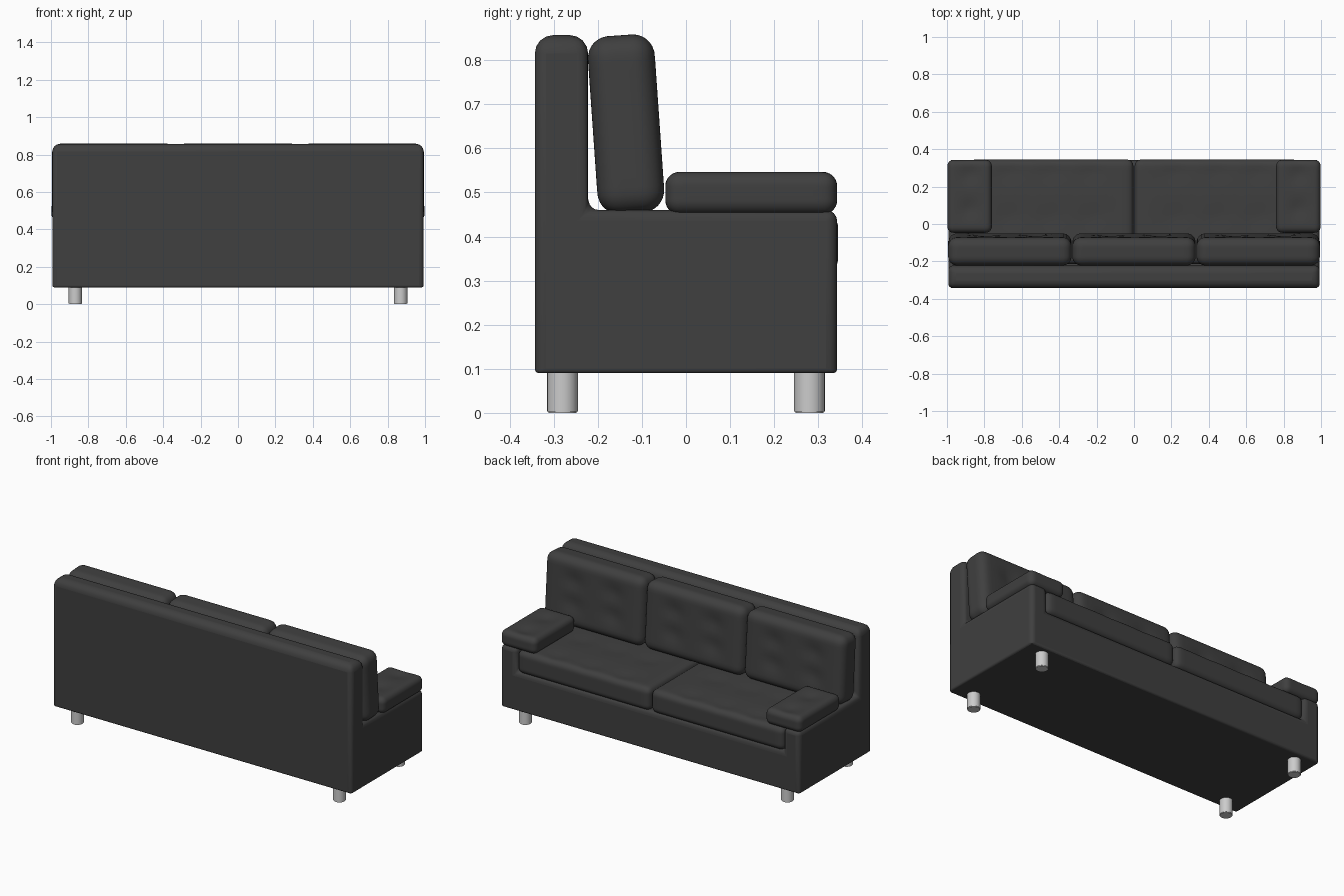
import bpy, bmesh, math
from mathutils import Vector, Matrix

if "Cube" in bpy.data.objects:
    bpy.data.objects.remove(bpy.data.objects["Cube"])

leather = bpy.data.materials.new("dark_leather")
leather.diffuse_color = (0.05, 0.05, 0.05, 1)
leather.use_nodes = True
leather.node_tree.nodes["Principled BSDF"].inputs["Base Color"].default_value = leather.diffuse_color


def finish(name, bm, mat=None):
    bmesh.ops.recalc_face_normals(bm, faces=bm.faces)
    me = bpy.data.meshes.new(name)
    bm.to_mesh(me)
    bm.free()
    ob = bpy.data.objects.new(name, me)
    bpy.context.collection.objects.link(ob)
    if mat:
        me.materials.append(mat)
    bpy.ops.object.select_all(action='DESELECT')
    ob.select_set(True)
    bpy.context.view_layer.objects.active = ob
    bpy.ops.object.shade_smooth_by_angle(angle=math.radians(40))
    return ob


def cushion(name, lo, hi, r, axis, dimples, tilt=0, depth=0.01):
    """Rounded box with soft tufting dimples on the positive side of one axis."""
    lo, hi = Vector(lo), Vector(hi)
    c, h = (lo + hi) / 2, (hi - lo) / 2
    bm = bmesh.new()
    bmesh.ops.create_cube(bm, size=2)
    bmesh.ops.subdivide_edges(bm, edges=bm.edges, cuts=23, use_grid_fill=True)
    a, b = [i for i in range(3) if i != axis]
    for v in bm.verts:
        p = Vector([h[i] * math.sin(v.co[i] * math.pi / 2) for i in range(3)])
        inner = Vector([max(-h[i] + r, min(h[i] - r, p[i])) for i in range(3)])
        d = p - inner
        q = inner + d.normalized() * r if d.length > 1e-6 else p
        if q[axis] > h[axis] - r:
            for da, db in dimples:
                dist2 = (q[a] - da * h[a]) ** 2 + (q[b] - db * h[b]) ** 2
                q[axis] -= depth * math.exp(-dist2 / 0.0025)
        v.co = q
    ob = finish(name, bm, leather)
    ob.location = c
    ob.rotation_euler.x = tilt
    return ob


# Upholstered body: base, arm walls and back as one solid made of cells
xs, ys, zs = [-0.993, -0.885, 0.885, 0.993], [-0.343, -0.222, 0.343], [0.09, 0.32, 0.46, 0.857]
bm = bmesh.new()
for i in range(3):
    for j in range(2):
        for k in range(3):
            if j == 0 or k == 0 or (k == 1 and i != 1):
                size = (xs[i+1] - xs[i], ys[j+1] - ys[j], zs[k+1] - zs[k])
                mid = ((xs[i+1] + xs[i]) / 2, (ys[j+1] + ys[j]) / 2, (zs[k+1] + zs[k]) / 2)
                bmesh.ops.create_cube(bm, size=1, matrix=Matrix.Translation(mid) @ Matrix.Diagonal((*size, 1)))
groups = {}
for f in bm.faces:
    groups.setdefault(tuple(round(x, 3) for x in f.calc_center_median()), []).append(f)
inside = [f for g in groups.values() if len(g) > 1 for f in g]
bmesh.ops.delete(bm, geom=inside, context='FACES')
bmesh.ops.remove_doubles(bm, verts=bm.verts, dist=1e-4)
bmesh.ops.recalc_face_normals(bm, faces=bm.faces)
bmesh.ops.dissolve_limit(bm, angle_limit=0.02, verts=bm.verts, edges=bm.edges)
weight = bm.edges.layers.float.new("bevel_weight_edge")
for e in bm.edges:
    low = all(v.co.z < 0.1 for v in e.verts)
    top = all(v.co.z > 0.8 for v in e.verts)
    e[weight] = 0.25 if low else 1.0 if top else 0.6
body = finish("sofa_body", bm, leather)
bev = body.modifiers.new("soft_edges", 'BEVEL')
bev.limit_method = 'WEIGHT'
bev.width = 0.042
bev.segments = 4

# Seat cushions and arm cushions, one each side
for side, s in (("left", -1), ("right", 1)):
    x0, x1 = sorted((s * 0.003, s * 0.885))
    cushion(side + "_seat_cushion", (x0, -0.215, 0.315), (x1, 0.345, 0.455), 0.035, 2,
            [(u, v) for u in (-0.5, 0, 0.5) for v in (-0.1, 0.75)])
    x0, x1 = sorted((s * 0.76, s * 0.998))
    cushion(side + "_arm_cushion", (x0, -0.047, 0.45), (x1, 0.343, 0.547), 0.033, 2,
            [(0, -0.35), (0, 0.6)])

# Three leaning back cushions
for n, x in enumerate((-0.664, 0, 0.664)):
    cushion(f"back_cushion_{n + 1}", (x - 0.33, -0.212, 0.453), (x + 0.33, -0.06, 0.857), 0.05, 1,
            [(u, v) for u in (-0.4, 0.4) for v in (-0.3, 0.35)], math.radians(4), 0.014)

# Round metal legs
for side, x in (("left", -0.87), ("right", 0.87)):
    for end, y in (("back", -0.28), ("front", 0.28)):
        bm = bmesh.new()
        bmesh.ops.create_cone(bm, cap_ends=True, segments=24, radius1=0.035, radius2=0.035, depth=0.1)
        rim = [e for e in bm.edges if all(v.co.z < 0 for v in e.verts)]
        bmesh.ops.bevel(bm, geom=rim, offset=0.003, segments=2, affect='EDGES')
        leg = finish(f"{end}_{side}_leg", bm)
        leg.location = (x, y, 0.05)
